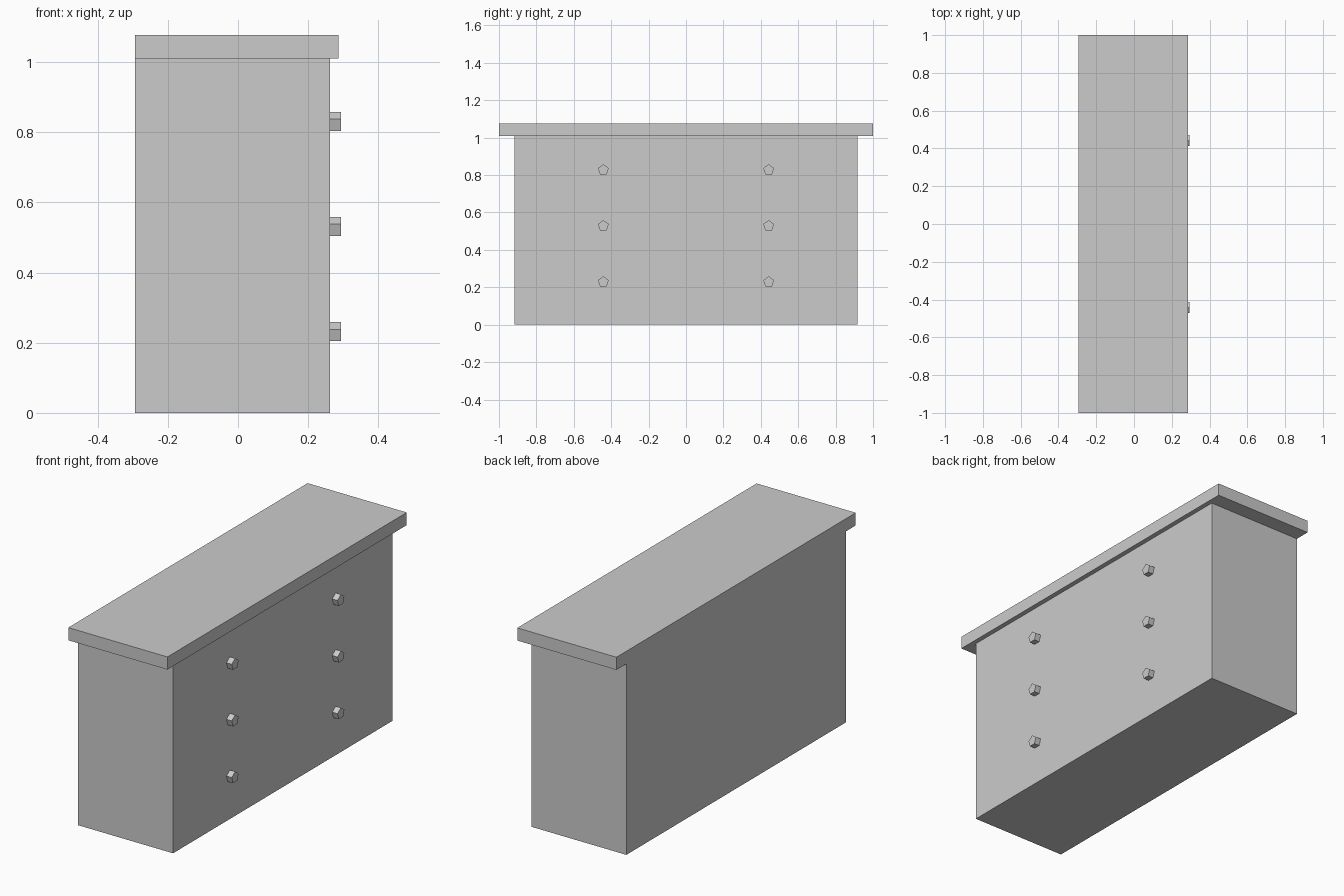
import bpy
from math import pi

if "Cube" in bpy.data.objects:
    bpy.data.objects.remove(bpy.data.objects["Cube"])


def box(name, lo, hi):
    size = [b - a for a, b in zip(lo, hi)]
    centre = [(a + b) / 2 for a, b in zip(lo, hi)]
    bpy.ops.mesh.primitive_cube_add(size=1, location=centre)
    ob = bpy.context.object
    ob.name = name
    ob.scale = size
    bpy.ops.object.transform_apply(location=False, rotation=False, scale=True)
    return ob


def knob(name, y, z):
    # five-sided prism along x, one corner pointing up
    bpy.ops.mesh.primitive_cylinder_add(vertices=5, radius=0.03, depth=0.031,
                                        location=(0.2775, y, z),
                                        rotation=(pi / 2, 0, pi / 2))
    bpy.context.object.name = name


# Cabinet body and overhanging top, flush at the back
box("cabinet_body", (-0.293, -0.917, 0), (0.262, 0.917, 1.01))
box("cabinet_top", (-0.293, -1, 1.01), (0.287, 1, 1.077))

# Two columns of three drawer knobs
for side, y in (("left", -0.442), ("right", 0.442)):
    for row, z in (("lower", 0.229), ("middle", 0.529), ("upper", 0.828)):
        knob(f"{row}_{side}_knob", y, z)
